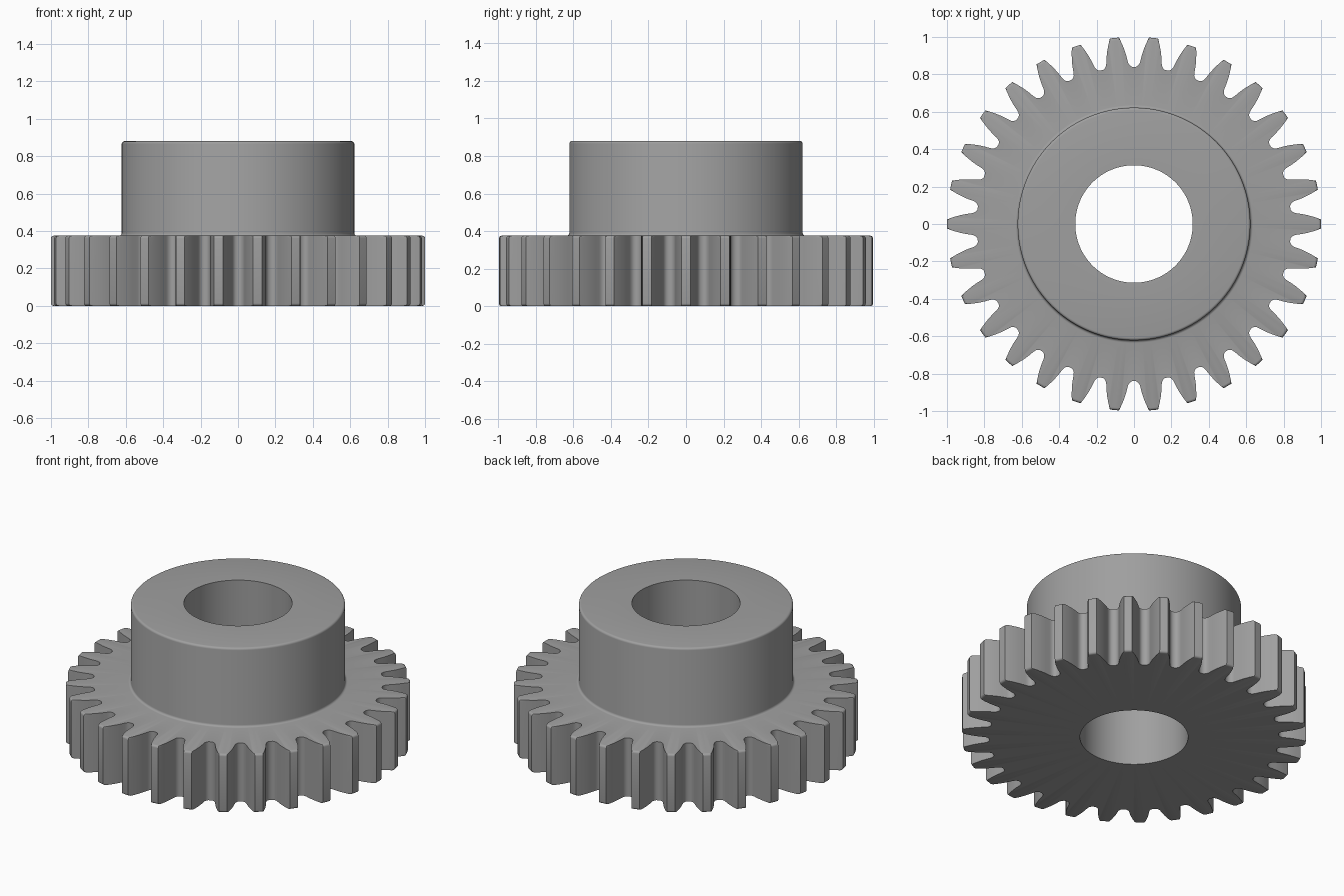
import bpy, bmesh, math

if "Cube" in bpy.data.objects:
    bpy.data.objects.remove(bpy.data.objects["Cube"])

TEETH = 30
PITCH = 360 / TEETH
GEAR_H, HUB_H = 0.375, 0.88
HUB_R, BORE_R = 0.622, 0.314
ROUND = 0.014

# half of one tooth gap: (degrees from gap centre, radius), root to tip
half_gap = [(0, 0.84), (0.8, 0.841), (1.5, 0.848), (1.95, 0.858), (2.2, 0.87),
            (2.6, 0.90), (3.1, 0.93), (3.7, 0.96), (4.25, 0.985), (4.6, 1.0), (6, 1.0)]

# full tooth outline as (angle, radius) around the wheel
outline = []
for i in range(TEETH):
    centre = (i + 0.5) * PITCH
    outline += [(centre - a, r) for a, r in reversed(half_gap[1:])]
    outline += [(centre + a, r) for a, r in half_gap[:-1]]


def arc(cr, cz, rad, start, end, steps=4):
    """Rounded corner in the (radius, height) section."""
    pts = []
    for k in range(steps + 1):
        t = math.radians(start + (end - start) * k / steps)
        pts.append((cr + rad * math.cos(t), cz + rad * math.sin(t)))
    return pts


# closed section: bore, toothed rim, fillet, hub; rim radii are limited by the outline
rim = arc(1 - ROUND, ROUND, ROUND, -90, 0) + arc(1 - ROUND, GEAR_H - ROUND, ROUND, 0, 90)
fillet = arc(HUB_R + ROUND, GEAR_H + ROUND, ROUND, 270, 180)
hub_top = arc(HUB_R - ROUND, HUB_H - ROUND, ROUND, 0, 90)
section = [(BORE_R, 0)] + rim + fillet + hub_top + [(BORE_R, HUB_H)]

# sweep the section around the axis
bm = bmesh.new()
columns = []
for angle, tooth_r in outline:
    t = math.radians(angle)
    columns.append([bm.verts.new((min(r, tooth_r) * math.cos(t),
                                  min(r, tooth_r) * math.sin(t), z)) for r, z in section])
n = len(section)
for i, a in enumerate(columns):
    b = columns[(i + 1) % len(columns)]
    for j in range(n):
        k = (j + 1) % n
        bm.faces.new((a[j], b[j], b[k], a[k]))

# root corners are below the rounding, so their stacked points merge
bmesh.ops.remove_doubles(bm, verts=bm.verts, dist=1e-5)
bmesh.ops.recalc_face_normals(bm, faces=bm.faces)
mesh = bpy.data.meshes.new("hubbed_gear")
bm.to_mesh(mesh)
bm.free()

steel = bpy.data.materials.new("steel_grey")
steel.diffuse_color = (0.35, 0.35, 0.35, 1)
steel.use_nodes = True
steel.node_tree.nodes["Principled BSDF"].inputs["Base Color"].default_value = steel.diffuse_color
mesh.materials.append(steel)

gear = bpy.data.objects.new("hubbed_gear", mesh)
bpy.context.collection.objects.link(gear)
bpy.context.view_layer.objects.active = gear
gear.select_set(True)
bpy.ops.object.shade_smooth_by_angle(angle=math.radians(30))
